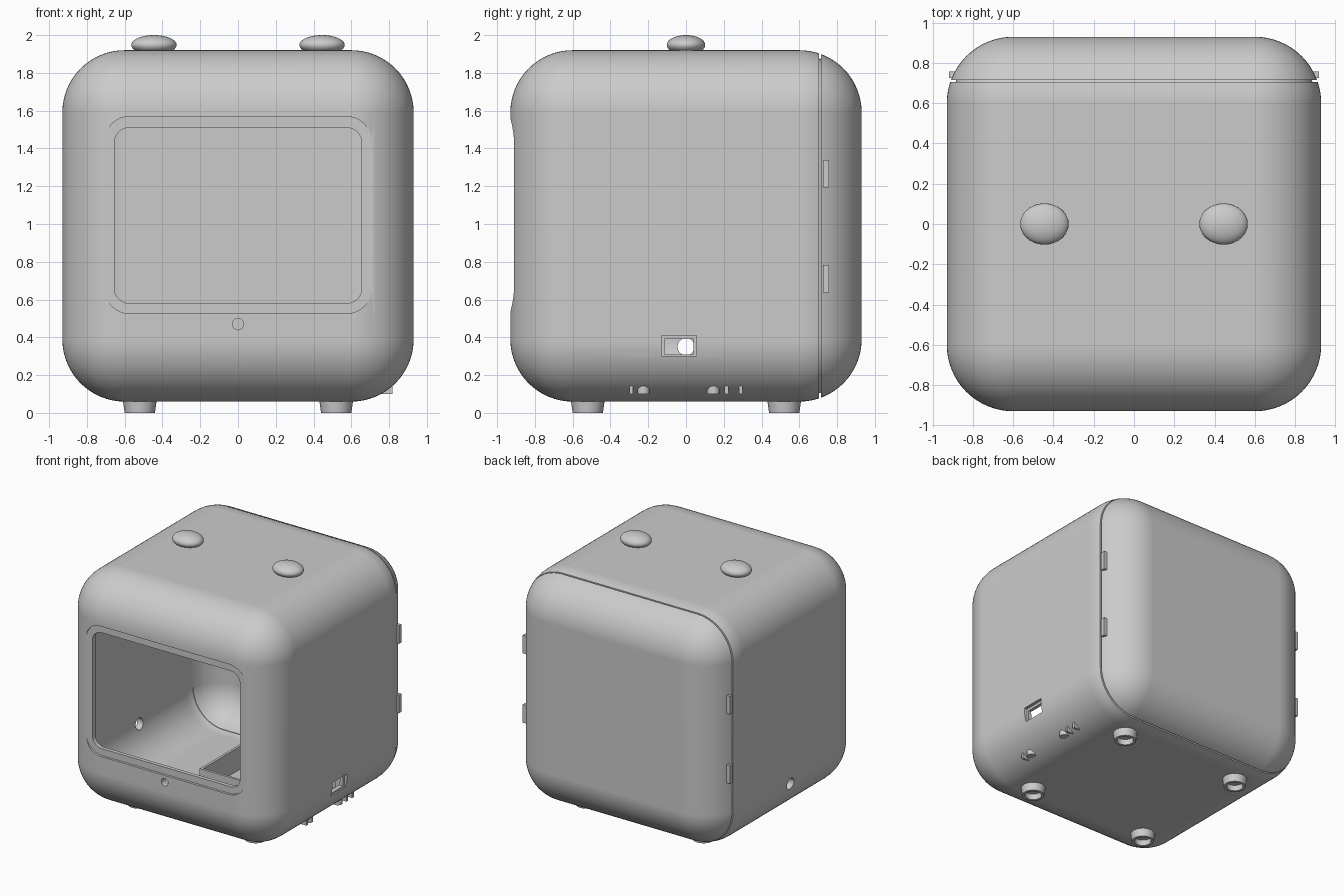
import bpy, bmesh, math
from mathutils import Matrix

if "Cube" in bpy.data.objects:
    bpy.data.objects.remove(bpy.data.objects["Cube"], do_unlink=True)

# Single flat colour
GREY = (0.6, 0.6, 0.6, 1)
grey = bpy.data.materials.new("plain grey")
grey.use_nodes = True
grey.diffuse_color = GREY
grey.node_tree.nodes["Principled BSDF"].inputs["Base Color"].default_value = GREY

CENTRE, HALF, RADIUS, WALL = 0.99, 0.93, 0.33, 0.05
SEAM = 0.71


def finish(name, bm):
    bmesh.ops.recalc_face_normals(bm, faces=bm.faces)
    mesh = bpy.data.meshes.new(name)
    bm.to_mesh(mesh)
    bm.free()
    mesh.materials.append(grey)
    ob = bpy.data.objects.new(name, mesh)
    bpy.context.collection.objects.link(ob)
    return ob


def box(name, lo, hi, radius=0, axis=None, segments=8):
    """Box between two corners; rounds all edges, or only those along an axis."""
    bm = bmesh.new()
    bmesh.ops.create_cube(bm, size=1)
    for v in bm.verts:
        v.co = [lo[i] if v.co[i] < 0 else hi[i] for i in range(3)]
    if radius:
        edges = [e for e in bm.edges if axis is None
                 or abs(e.verts[0].co[axis] - e.verts[1].co[axis]) > 1e-4]
        bmesh.ops.bevel(bm, geom=edges, offset=radius, segments=segments,
                        profile=0.5, affect='EDGES')
    return finish(name, bm)


def cylinder(name, centre, radius, depth, axis="Z", top=None):
    bm = bmesh.new()
    turn = Matrix() if axis == "Z" else Matrix.Rotation(math.pi / 2, 4, "Y" if axis == "X" else "X")
    bmesh.ops.create_cone(bm, cap_ends=True, segments=32, radius1=radius,
                          radius2=top or radius, depth=depth,
                          matrix=Matrix.Translation(centre) @ turn)
    return finish(name, bm)


def rounded_cube(name, inset):
    h = HALF - inset
    return box(name, (-h, -h, CENTRE - h), (h, h, CENTRE + h), RADIUS - inset, segments=16)


def boolean(ob, cutter, operation='DIFFERENCE'):
    cutter.hide_render = True
    mod = ob.modifiers.new("cut", 'BOOLEAN')
    mod.operation, mod.solver, mod.object = operation, 'EXACT', cutter
    bpy.context.view_layer.objects.active = ob
    bpy.ops.object.modifier_apply(modifier=mod.name)
    bpy.data.objects.remove(cutter, do_unlink=True)
    return ob


def smooth(ob):
    bpy.ops.object.select_all(action='DESELECT')
    ob.select_set(True)
    bpy.context.view_layer.objects.active = ob
    bpy.ops.object.shade_smooth_by_angle(angle=math.radians(25))
    mod = ob.modifiers.new("clean shading", 'WEIGHTED_NORMAL')
    mod.keep_sharp = True


def shell(name, outer, inner, y0, y1):
    """Slice of a hollow rounded cube between two y planes."""
    ob = boolean(rounded_cube(name, outer), rounded_cube("hollow", inner))
    return boolean(ob, box("slice", (-2, y0, -1), (2, y1, 3)), 'INTERSECT')


# Main body, back cover and the inner lip that joins them
body = shell("body", 0, WALL, -2, SEAM - 0.005)
cover = shell("back_cover", 0, WALL, SEAM + 0.005, 2)
lip = shell("cover_lip", 0.025, WALL + 0.004, SEAM - 0.04, SEAM + 0.03)

# Screen recess, window and small front hole
boolean(body, box("recess", (-0.71, -1.2, 0.525), (0.71, -0.911, 1.57), 0.14, 1))
boolean(body, box("window", (-0.655, -1.2, 0.58), (0.655, -0.6, 1.51), 0.08, 1))
boolean(body, cylinder("front_hole", (0, -0.9, 0.47), 0.03, 0.3, "Y"))

# Cable hole in the right-hand wall, stepped port in the left-hand wall
boolean(body, cylinder("cable_hole", (-0.9, 0, 0.35), 0.045, 0.4, "X"))
boolean(body, box("port_step", (0.905, -0.13, 0.30), (1.2, 0.055, 0.41)))
boolean(body, box("port", (0.7, -0.115, 0.31), (1.2, 0.04, 0.39)))
for part in (body, cover, lip):
    smooth(part)

# Top buttons
for side, x in (("right", -0.445), ("left", 0.445)):
    bm = bmesh.new()
    bmesh.ops.create_uvsphere(bm, u_segments=40, v_segments=20, radius=1,
                              matrix=Matrix.Translation((x, 0, 1.948))
                              @ Matrix.Diagonal((0.12, 0.102, 0.052, 1)))
    smooth(finish(side + "_top_button", bm))

# Hollow tapered feet
for x in (-0.52, 0.52):
    for y in (-0.52, 0.52):
        foot = cylinder("foot", (x, y, 0.035), 0.08, 0.07, top=0.09)
        smooth(boolean(foot, cylinder("foot_socket", (x, y, 0), 0.06, 0.09)))

# Side clips on the back cover
for x in (-0.895, 0.895):
    for z in (0.71, 1.267):
        box("cover_clip", (x - 0.025, 0.725, z - 0.073), (x + 0.025, 0.757, z + 0.073))

# Circuit tray inside, open towards the port
box("tray_floor", (-0.13, -0.30, 0.10), (0.74, 0.30, 0.12))
box("tray_end_wall", (-0.13, -0.30, 0.10), (-0.11, 0.30, 0.305))
for y in (-0.29, 0.29):
    box("tray_side_wall", (-0.13, y - 0.01, 0.10), (0.818, y + 0.01, 0.305))
for x in (-0.04, 0.785):
    for y in (-0.225, 0.145):
        smooth(cylinder("tray_post", (x, y, 0.16), 0.033, 0.12))
# Short guide beside the rear posts
box("tray_guide", (0.72, 0.205, 0.10), (0.818, 0.225, 0.305))
